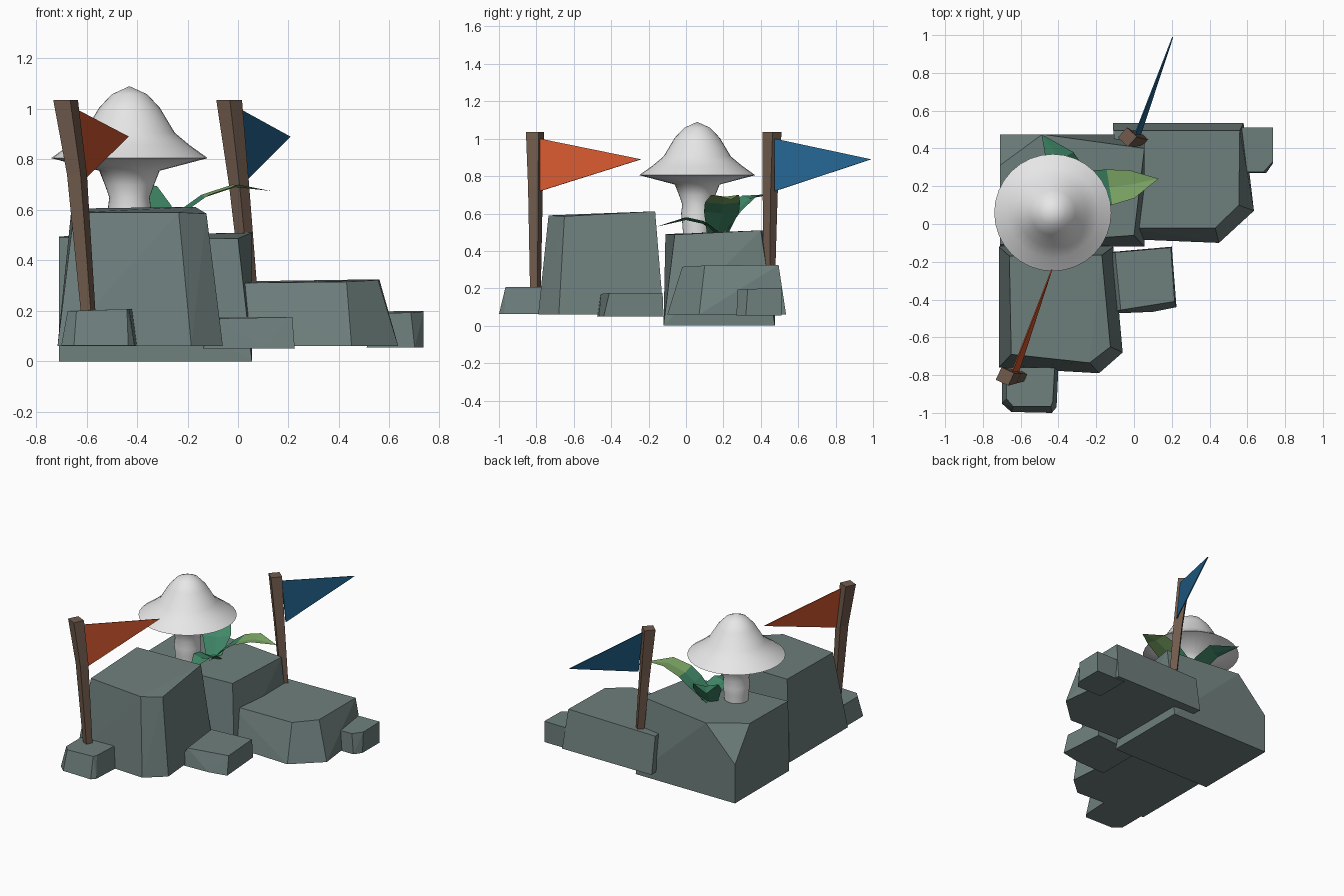
import bpy, bmesh, math
from mathutils import Vector

if "Cube" in bpy.data.objects:
    bpy.data.objects.remove(bpy.data.objects["Cube"])


def material(name, rgb):
    m = bpy.data.materials.new(name)
    m.diffuse_color = (*rgb, 1)
    m.use_nodes = True
    m.node_tree.nodes["Principled BSDF"].inputs["Base Color"].default_value = m.diffuse_color
    return m


STONE = material("grey_green_stone", (0.155, 0.212, 0.203))
WOOD = material("brown_wood", (0.165, 0.105, 0.073))
ORANGE = material("orange_cloth", (0.65, 0.095, 0.028))
BLUE = material("blue_cloth", (0.018, 0.128, 0.28))
WHITE = material("white_mushroom", (0.8, 0.8, 0.8))
TEAL = material("teal_leaf", (0.052, 0.25, 0.14))
LIME = material("light_green_leaf", (0.21, 0.40, 0.135))


def finish(bm, name, *mats):
    bmesh.ops.recalc_face_normals(bm, faces=bm.faces)
    me = bpy.data.meshes.new(name)
    bm.to_mesh(me)
    bm.free()
    for m in mats:
        me.materials.append(m)
    ob = bpy.data.objects.new(name, me)
    bpy.context.collection.objects.link(ob)
    return ob


def rock(name, z0, base, top):
    """Convex chunk: flat base outline at z0 plus free upper corners."""
    bm = bmesh.new()
    for x, y in base:
        bm.verts.new((x, y, z0))
    for p in top:
        bm.verts.new(p)
    bmesh.ops.convex_hull(bm, input=bm.verts)
    bmesh.ops.dissolve_limit(bm, angle_limit=math.radians(3),
                             verts=bm.verts, edges=bm.edges)
    finish(bm, name, STONE)


# Rocks
rock("tall_front_rock", 0.06,
     [(-.715, -.12), (-.715, -.76), (-.185, -.79), (-.06, -.68), (-.11, -.12)],
     [(-.66, -.17, .605), (-.65, -.69, .59), (-.235, -.735, .59),
      (-.125, -.65, .585), (-.17, -.165, .612)])
rock("back_rock", 0.0,
     [(-.71, -.12), (.055, -.12), (.055, .475), (-.71, .475)],
     [(-.71, -.11, .49), (0, -.06, .487), (.055, .40, .51),
      (-.485, .475, .50), (-.71, .31, .495), (-.71, .475, .27)])
rock("right_rock", 0.06,
     [(-.11, .535), (.58, .535), (.635, .07), (.45, -.1), (-.04, -.08)],
     [(-.11, .495, .315), (.56, .495, .325), (.555, .10, .322),
      (.43, -.02, .315), (-.04, -.02, .31)])
rock("small_right_rock", 0.055,
     [(.51, .51), (.735, .51), (.735, .32), (.7, .27), (.51, .27)],
     [(.52, .51, .197), (.735, .51, .2), (.735, .33, .197),
      (.685, .275, .193), (.52, .275, .19)])
rock("small_middle_rock", 0.05,
     [(-.14, -.15), (.2, -.12), (.225, -.44), (.1, -.465), (-.14, -.475)],
     [(-.10, -.15, .175), (.195, -.125, .175), (.215, -.41, .175),
      (-.07, -.455, .17)])
rock("small_front_rock", 0.062,
     [(-.70, -.76), (-.70, -.95), (-.65, -.995), (-.435, -1), (-.41, -.97), (-.4, -.755)],
     [(-.675, -.76, .2), (-.675, -.925, .2), (-.64, -.965, .2),
      (-.44, -.965, .207), (-.43, -.94, .207), (-.42, -.76, .207)])


def post(name, angle, rings):
    """Bent square post through rings of (x, y, z, half diagonal)."""
    bm = bmesh.new()
    loops = []
    for x, y, z, r in rings:
        a0 = math.radians(angle + 45)
        loops.append([bm.verts.new((x + r * math.cos(a0 + i * math.pi / 2),
                                    y + r * math.sin(a0 + i * math.pi / 2), z))
                      for i in range(4)])
    for a, b in zip(loops, loops[1:]):
        for i in range(4):
            j = (i + 1) % 4
            bm.faces.new((a[i], a[j], b[j], b[i]))
    bm.faces.new(loops[0])
    bm.faces.new(loops[-1])
    finish(bm, name, WOOD)


def flag(name, mat, top, bottom, tip):
    """Thin triangular pennant."""
    pts = [Vector(p) for p in (top, bottom, tip)]
    n = (pts[1] - pts[0]).cross(pts[2] - pts[0]).normalized() * 0.003
    bm = bmesh.new()
    a, b = [[bm.verts.new(p + n * s) for p in pts] for s in (-1, 1)]
    bm.faces.new(a)
    bm.faces.new(b)
    for i in range(3):
        j = (i + 1) % 3
        bm.faces.new((a[i], a[j], b[j], b[i]))
    finish(bm, name, mat)


# Flag posts with their pennants
post("front_post", -25, [(-.59, -.805, .15, .03), (-.638, -.805, .74, .042),
                         (-.683, -.807, 1.035, .052)])
post("back_post", -42, [(.053, .445, .2, .03), (.004, .45, .7, .04),
                        (-.035, .46, 1.035, .051)])
flag("orange_flag", ORANGE, (-.645, -.78, 1.0), (-.61, -.78, .72), (-.435, -.24, .89))
flag("blue_flag", BLUE, (.005, .475, 1.0), (.035, .475, .72), (.205, .99, .89))


# Mushroom: one turned profile, cap rim kept sharp
profile = [(0, 1.09), (.07, 1.058), (.12, 1.005), (.18, .905), (.24, .855), (.31, .805),
           (.12, .755), (.098, .70), (.08, .65), (.086, .6), (.08, .55), (.075, .48)]
bm = bmesh.new()
vs = [bm.verts.new((r, 0, z)) for r, z in profile]
es = [bm.edges.new(p) for p in zip(vs, vs[1:])]
bmesh.ops.spin(bm, geom=vs + es, cent=(0, 0, 0), axis=(0, 0, 1),
               angle=2 * math.pi, steps=32, use_merge=True)
bmesh.ops.remove_doubles(bm, verts=bm.verts, dist=0.0005)
bmesh.ops.translate(bm, verts=bm.verts, vec=(-.43, .06, 0))
mushroom = finish(bm, "mushroom", WHITE)
bpy.context.view_layer.objects.active = mushroom
mushroom.select_set(True)
bpy.ops.object.shade_smooth_by_angle(angle=math.radians(75))


def leaf(name, path, widths, fold=0.015, light_from=99):
    """Folded strip along a path; the last station is a point."""
    path = [Vector(p) for p in path]
    d = path[-1] - path[0]
    side = Vector((-d.y, d.x, 0)).normalized()
    lift = Vector((0, 0, fold))
    bm = bmesh.new()
    rows = [[bm.verts.new(p + side * w + lift), bm.verts.new(p),
             bm.verts.new(p - side * w + lift)] for p, w in zip(path, widths)]
    tip = bm.verts.new(path[-1])
    for k, a in enumerate(rows):
        for i in range(2):
            if k + 1 < len(rows):
                b = rows[k + 1]
                f = bm.faces.new((a[i], a[i + 1], b[i + 1], b[i]))
            else:
                f = bm.faces.new((a[i], a[i + 1], tip))
            f.material_index = int(k >= light_from)
    finish(bm, name, TEAL, LIME)


# Leaves beside the stem
leaf("right_leaf", [(-.31, .17, .49), (-.2, .19, .6), (-.13, .195, .65),
                    (-.01, .21, .69), (.13, .24, .675)],
     [.06, .095, .095, .075], 0.01, 2)
leaf("back_leaf", [(-.32, .19, .49), (-.34, .25, .60), (-.39, .34, .68), (-.49, .475, .705)],
     [.05, .09, .08])
leaf("front_leaf", [(-.29, .17, .49), (-.285, .09, .545), (-.28, .0, .565), (-.27, -.155, .53)],
     [.045, .07, .06])
